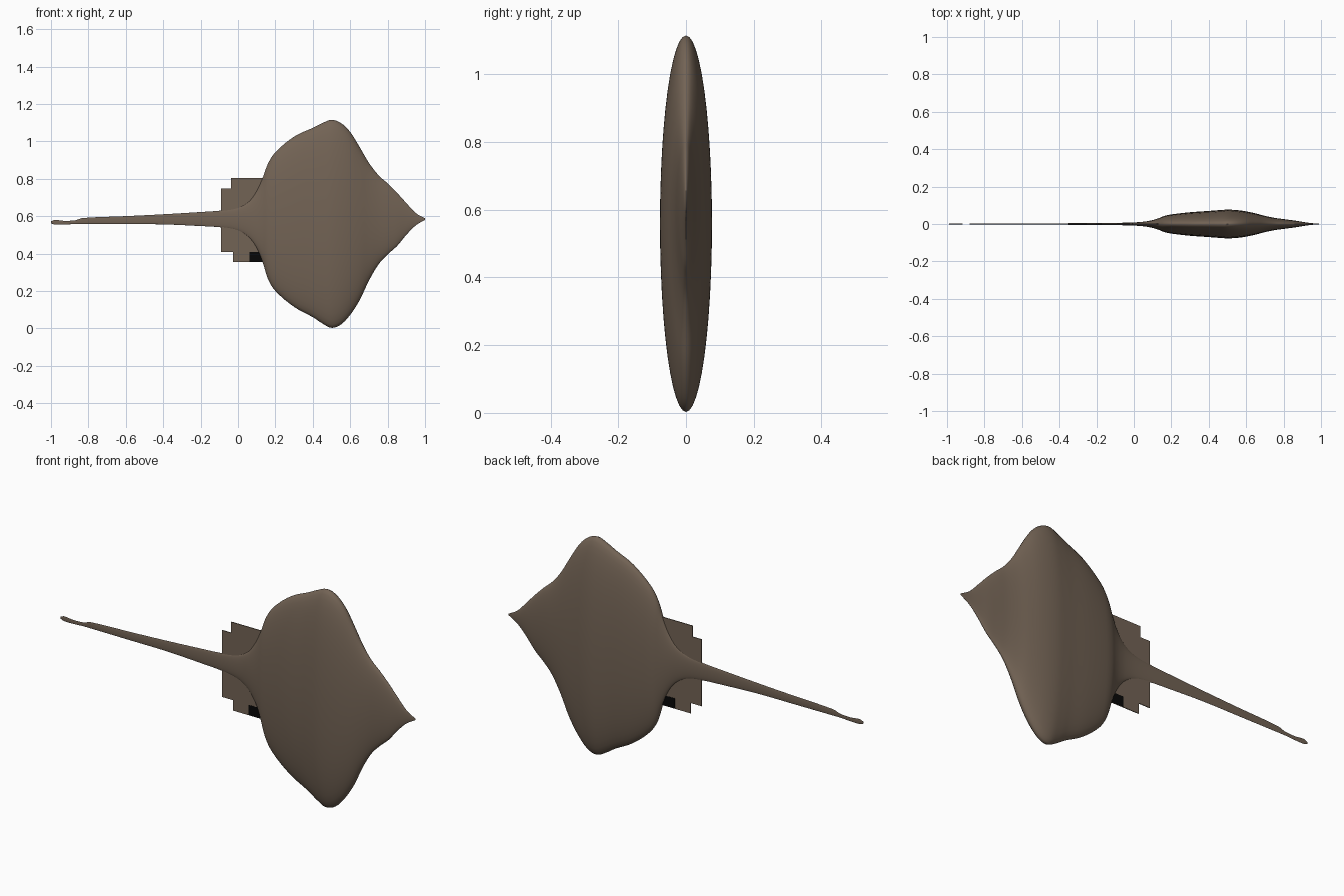
import bpy
import bmesh
import math

cube = bpy.data.objects.get("Cube")
if cube:
    bpy.data.objects.remove(cube, do_unlink=True)


def make_material(name, color):
    mat = bpy.data.materials.new(name)
    mat.use_nodes = True
    mat.diffuse_color = color
    bsdf = next(n for n in mat.node_tree.nodes if n.type == "BSDF_PRINCIPLED")
    bsdf.inputs["Base Color"].default_value = color
    bsdf.inputs["Roughness"].default_value = 0.8
    return mat


skin = make_material("brown skin", (0.17, 0.125, 0.09, 1))
black = make_material("black", (0.002, 0.002, 0.002, 1))


def make_object(name, bm, mat):
    bmesh.ops.recalc_face_normals(bm, faces=bm.faces[:])
    mesh = bpy.data.meshes.new(name)
    bm.to_mesh(mesh)
    bm.free()
    mesh.materials.append(mat)
    obj = bpy.data.objects.new(name, mesh)
    bpy.context.collection.objects.link(obj)
    return obj


# Body outline from tail tip to snout: x, upper edge, lower edge
OUTLINE = [
    (-1, .572, .562), (-.98, .58, .555), (-.93, .575, .555), (-.87, .578, .558),
    (-.83, .59, .558), (-.6, .6, .557), (-.4, .61, .556), (-.2, .622, .547),
    (-.09, .63, .54), (0, .645, .523), (.06, .68, .485), (.1, .735, .43),
    (.13, .8, .36), (.16, .88, .265), (.2, .942, .2), (.3, 1.025, .115),
    (.4, 1.072, .06), (.45, 1.097, .027), (.5, 1.115, .003), (.55, 1.098, .02),
    (.6, 1.05, .072), (.65, .97, .15), (.7, .885, .255), (.75, .82, .34),
    (.8, .775, .395), (.85, .725, .44), (.9, .67, .5), (.95, .617, .55),
    (1, .588, .58),
]


def smooth_path(points, steps):
    """Cubic interpolation through the points, with x as the parameter."""
    def slope(i, axis):
        a, b = points[max(i - 1, 0)], points[min(i + 1, len(points) - 1)]
        return (b[axis] - a[axis]) / (b[0] - a[0])

    path = []
    for i in range(len(points) - 1):
        p, q = points[i], points[i + 1]
        width = q[0] - p[0]
        for s in range(steps):
            t = s / steps
            blend = t * t * (3 - 2 * t)
            row = [p[0] + width * t]
            for axis in (1, 2):
                row.append(p[axis] + (q[axis] - p[axis]) * blend
                           + width * slope(i, axis) * t * (1 - t) ** 2
                           - width * slope(i + 1, axis) * t * t * (1 - t))
            path.append(row)
    path.append(points[-1])
    return path


# Ray body and tail: flat elliptical sections lofted along x
SIDES, FLATNESS = 48, 0.138
bm = bmesh.new()
rings = []
for x, top, bottom in smooth_path(OUTLINE, 4):
    mid, half = (top + bottom) / 2, (top - bottom) / 2
    ring = []
    for k in range(SIDES):
        a = math.tau * k / SIDES
        ring.append(bm.verts.new((x, half * FLATNESS * math.sin(a), mid + half * math.cos(a))))
    rings.append(ring)
for r, s in zip(rings, rings[1:]):
    for k in range(SIDES):
        n = (k + 1) % SIDES
        bm.faces.new((r[k], r[n], s[n], s[k]))
bm.faces.new(rings[0])
bm.faces.new(rings[-1])
body = make_object("ray_body", bm, skin)
bpy.context.view_layer.objects.active = body
body.select_set(True)
bpy.ops.object.shade_smooth_by_angle(angle=math.radians(50))


def make_plate(name, corners, thickness, mat):
    """Flat plate in the xz plane, centred on y = 0."""
    bm = bmesh.new()
    front = bm.faces.new([bm.verts.new((x, -thickness / 2, z)) for x, z in corners])
    extruded = bmesh.ops.extrude_face_region(bm, geom=[front])["geom"]
    moved = [v for v in extruded if isinstance(v, bmesh.types.BMVert)]
    bmesh.ops.translate(bm, verts=moved, vec=(0, thickness, 0))
    return make_object(name, bm, mat)


# Stepped pelvic fins beside the tail root
make_plate("upper_pelvic_fin", [(-.09, .59), (-.09, .748), (-.037, .748), (-.037, .804),
                                (.117, .804), (.2, .804), (.2, .59)], .004, skin)
make_plate("lower_pelvic_fin", [(-.09, .58), (-.09, .408), (-.027, .408), (-.027, .355),
                                (.125, .355), (.2, .355), (.2, .58)], .004, skin)

# Small dark patch on the lower fin
make_plate("fin_patch", [(.062, .356), (.062, .408), (.13, .408), (.13, .356)], .006, black)
